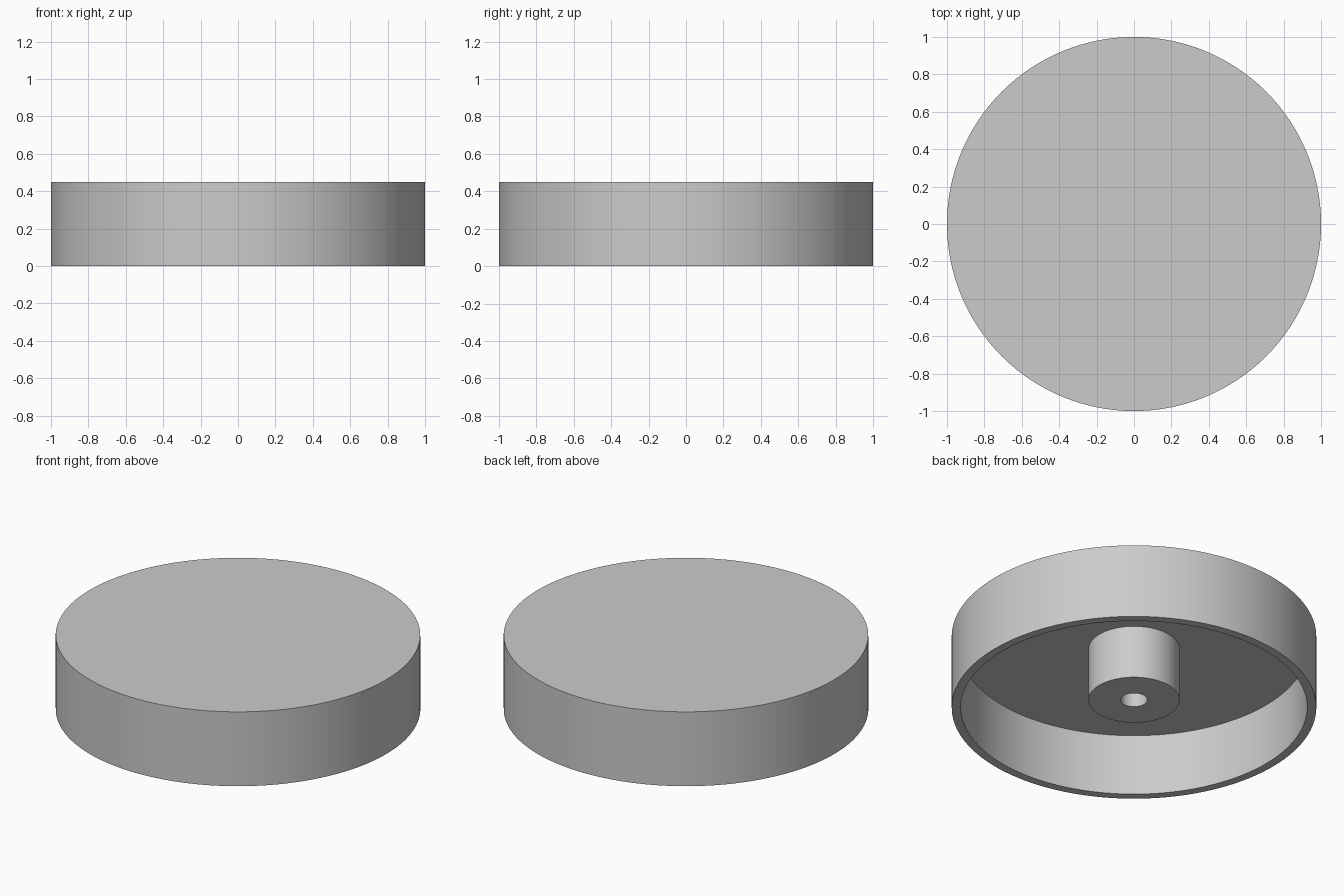
import bpy
import bmesh
from math import tau, radians
from mathutils import Vector

if "Cube" in bpy.data.objects:
    bpy.data.objects.remove(bpy.data.objects["Cube"], do_unlink=True)

SEGMENTS = 128
HEIGHT = 0.45
CEILING = 0.37
BOSS_END = 0.048
OUTER, INNER, BOSS, BORE = 1.0, 0.95, 0.25, 0.073

grey = bpy.data.materials.new("plain grey")
grey.use_nodes = True
colour = (0.6, 0.6, 0.6, 1)
grey.diffuse_color = colour
grey.node_tree.nodes["Principled BSDF"].inputs["Base Color"].default_value = colour


def lathe(name, profile):
    """Turn an (radius, height) profile about the z axis into a solid."""
    bm = bmesh.new()
    verts = [bm.verts.new((r, 0, z)) for r, z in profile]
    edges = [bm.edges.new(pair) for pair in zip(verts, verts[1:])]
    bmesh.ops.spin(bm, geom=verts + edges, cent=Vector(), axis=(0, 0, 1),
                   angle=tau, steps=SEGMENTS, use_merge=False)
    bmesh.ops.remove_doubles(bm, verts=bm.verts, dist=0.0001)
    bmesh.ops.recalc_face_normals(bm, faces=bm.faces)
    mesh = bpy.data.meshes.new(name)
    bm.to_mesh(mesh)
    bm.free()
    mesh.materials.append(grey)
    obj = bpy.data.objects.new(name, mesh)
    bpy.context.collection.objects.link(obj)
    bpy.ops.object.select_all(action='DESELECT')
    obj.select_set(True)
    bpy.context.view_layer.objects.active = obj
    bpy.ops.object.shade_smooth_by_angle(angle=radians(30))
    return obj


# Hollow cap with a central boss and a blind bore, open underneath
lathe("cap_with_boss", [
    (0, HEIGHT), (OUTER, HEIGHT), (OUTER, 0), (INNER, 0), (INNER, CEILING),
    (BOSS, CEILING), (BOSS, BOSS_END), (BORE, BOSS_END), (BORE, CEILING),
    (0, CEILING),
])
